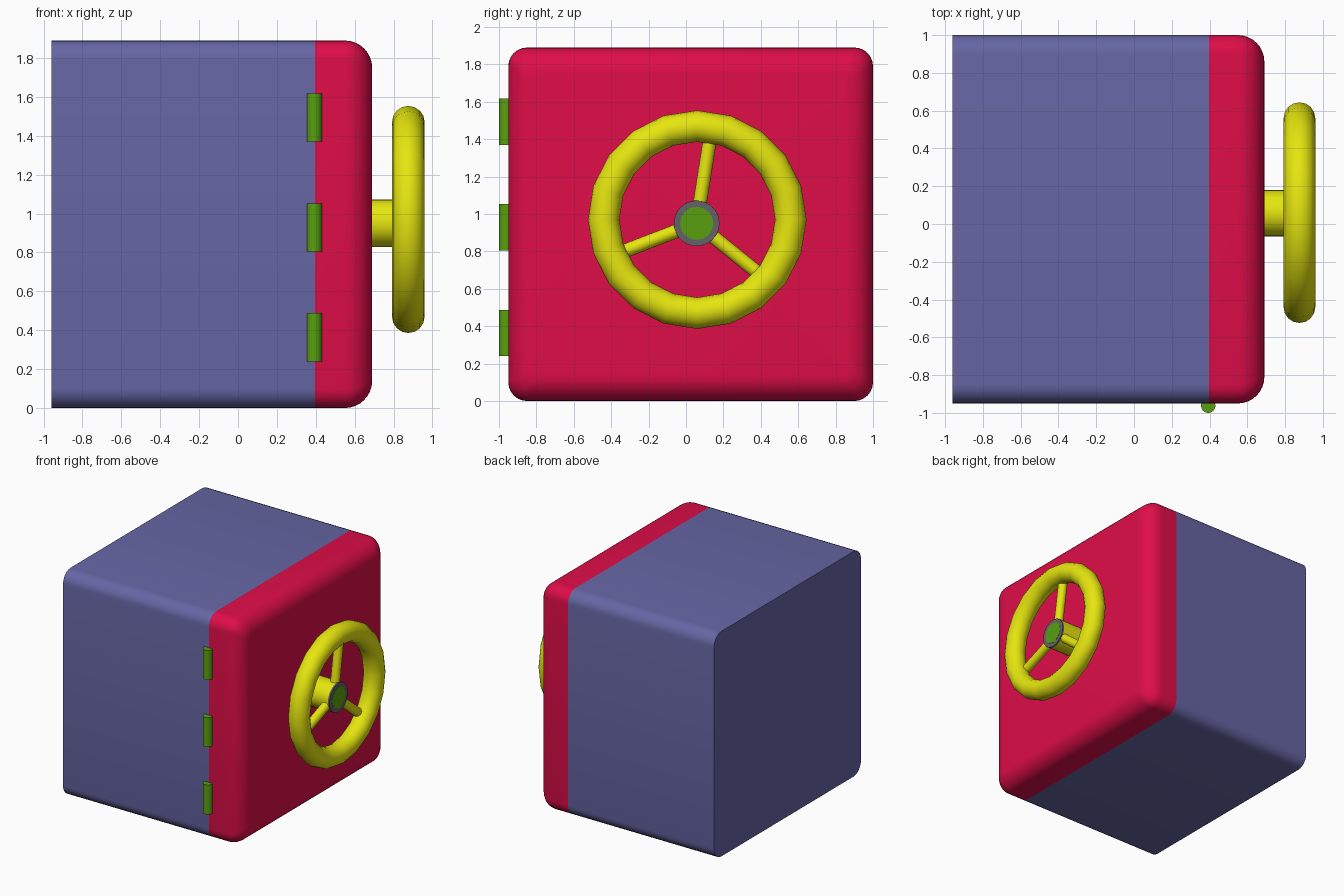
import bpy, bmesh, math
from mathutils import Vector

if "Cube" in bpy.data.objects:
    bpy.data.objects.remove(bpy.data.objects["Cube"])

CY, CZ, HY, HZ = 0.025, 0.945, 0.975, 0.945   # cross-section centre and half sizes
SEAM = 0.396                                  # where body meets door


def material(name, rgb):
    m = bpy.data.materials.new(name)
    m.diffuse_color = (*rgb, 1)
    m.use_nodes = True
    m.node_tree.nodes["Principled BSDF"].inputs["Base Color"].default_value = m.diffuse_color
    return m


BLUE = material("blue", (0.133, 0.133, 0.376))
RED = material("red", (0.73, 0.004, 0.065))
YELLOW = material("yellow", (0.79, 0.79, 0.005))
GREEN = material("green", (0.098, 0.352, 0.005))
GREY = material("grey", (0.127, 0.127, 0.14))


def finish(obj, name, mat, angle=40):
    obj.name = name
    obj.data.materials.append(mat)
    bpy.ops.object.select_all(action='DESELECT')
    obj.select_set(True)
    bpy.context.view_layer.objects.active = obj
    bpy.ops.object.shade_smooth_by_angle(angle=math.radians(angle))
    return obj


def rounded_ring(x, inset, r, seg=6):
    pts = []
    for q, (sy, sz) in enumerate([(1, 1), (-1, 1), (-1, -1), (1, -1)]):
        for i in range(seg + 1):
            a = math.pi / 2 * (q + i / seg)
            pts.append((x, CY + sy * (HY - inset - r) + r * math.cos(a),
                        CZ + sz * (HZ - inset - r) + r * math.sin(a)))
    return pts


def skin(name, rings, mat):
    bm = bmesh.new()
    loops = [[bm.verts.new(p) for p in ring] for ring in rings]
    n = len(loops[0])
    for a, b in zip(loops, loops[1:]):
        for i in range(n):
            bm.faces.new((a[i], a[(i + 1) % n], b[(i + 1) % n], b[i]))
    bm.faces.new(loops[0][::-1])
    bm.faces.new(loops[-1])
    bmesh.ops.recalc_face_normals(bm, faces=bm.faces)
    me = bpy.data.meshes.new(name)
    bm.to_mesh(me)
    bm.free()
    obj = bpy.data.objects.new(name, me)
    bpy.context.collection.objects.link(obj)
    return finish(obj, name, mat)


def rod(name, p, q, r, mat, sides=24):
    p, q = Vector(p), Vector(q)
    bpy.ops.mesh.primitive_cylinder_add(vertices=sides, radius=r, depth=(q - p).length,
                                        location=(p + q) / 2)
    obj = bpy.context.object
    obj.rotation_euler = (q - p).to_track_quat('Z', 'Y').to_euler()
    return finish(obj, name, mat)


# Safe body: rounded along its length, square at the back
skin("safe_body", [rounded_ring(-0.96, 0, 0.1), rounded_ring(SEAM, 0, 0.1)], BLUE)

# Door: same outline with a rounded front edge
R = 0.14
rings = [rounded_ring(SEAM, 0, 0.1)]
for i in range(9):
    a = math.pi / 2 * i / 8
    d = R * (1 - math.cos(a))
    rings.append(rounded_ring(0.55 + R * math.sin(a), d, 0.1 - 0.06 * d / R))
skin("door", rings, RED)

# Hinges along the front left edge
for i, z in enumerate((0.24, 0.805, 1.37)):
    rod(f"hinge_{i + 1}", (0.393, -0.962, z), (0.393, -0.962, z + 0.248), 0.038, GREEN)

# Handwheel rim
bpy.ops.mesh.primitive_torus_add(major_segments=20, minor_segments=16, major_radius=0.5,
                                 minor_radius=0.084, location=(0.876, 0.06, 0.97),
                                 rotation=(0, math.pi / 2, 0))
finish(bpy.context.object, "wheel_rim", YELLOW, 50)

# Hub with grey collar and green cap
HUB_Y, HUB_Z = 0.057, 0.95
for name, x0, x1, r, mat in (("hub", 0.67, 0.88, 0.122, YELLOW),
                             ("hub_collar", 0.88, 0.894, 0.122, GREY),
                             ("hub_cap", 0.88, 0.896, 0.088, GREEN)):
    rod(name, (x0, HUB_Y, HUB_Z), (x1, HUB_Y, HUB_Z), r, mat, 32)

# Three spokes
for i in range(3):
    a = math.radians(81 + 120 * i)
    rod(f"spoke_{i + 1}", (0.85, HUB_Y, HUB_Z),
        (0.85, HUB_Y + 0.45 * math.cos(a), HUB_Z + 0.45 * math.sin(a)), 0.037, YELLOW, 16)
